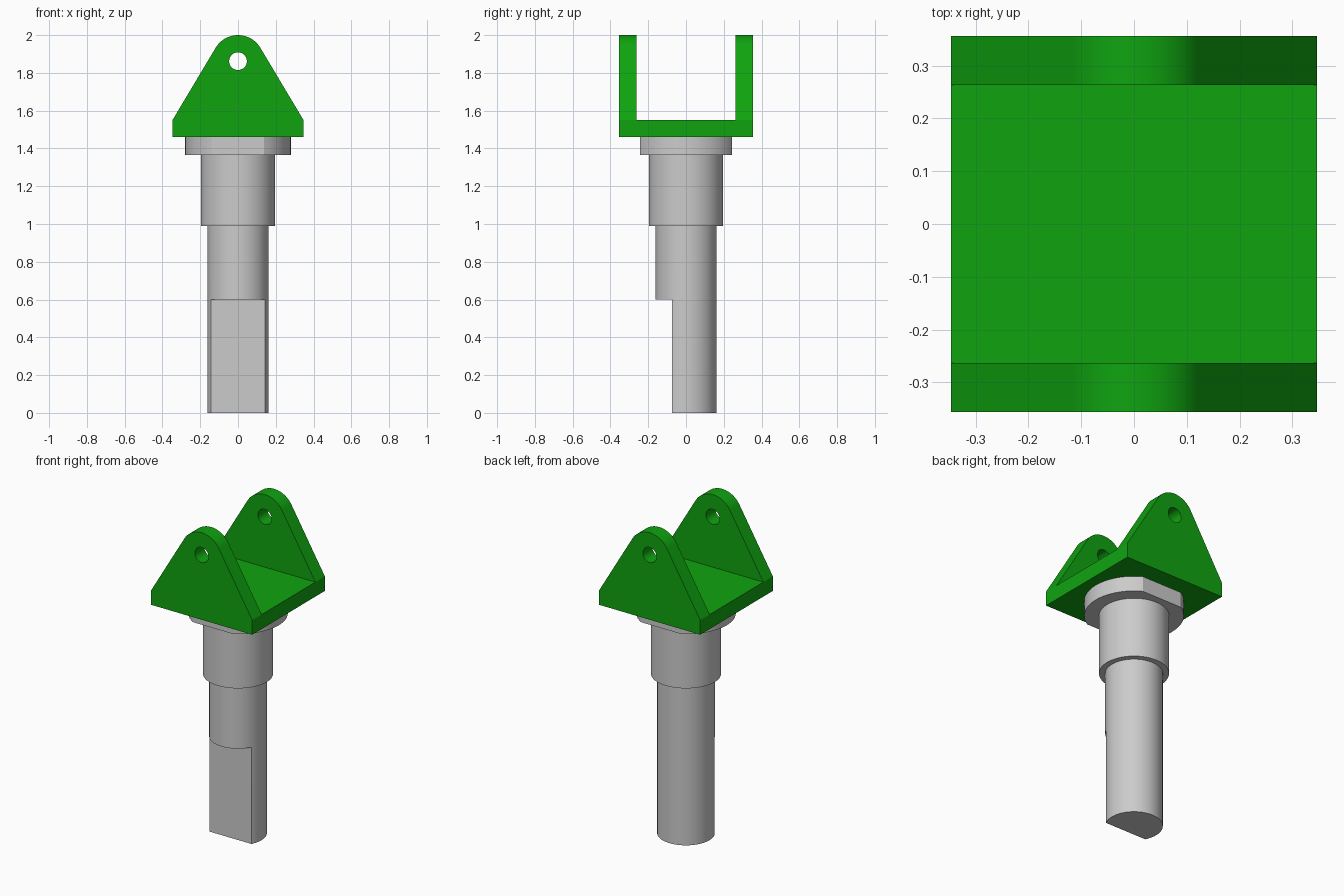
import bpy, bmesh
from math import sin, cos, pi, atan2, acos, hypot
from mathutils import Matrix, Vector

if "Cube" in bpy.data.objects:
    bpy.data.objects.remove(bpy.data.objects["Cube"])


def finish(bm, name):
    bmesh.ops.remove_doubles(bm, verts=bm.verts, dist=1e-5)
    bmesh.ops.recalc_face_normals(bm, faces=bm.faces)
    mesh = bpy.data.meshes.new(name)
    bm.to_mesh(mesh)
    bm.free()
    ob = bpy.data.objects.new(name, mesh)
    bpy.context.collection.objects.link(ob)
    return ob


def box(name, lo, hi):
    bm = bmesh.new()
    bmesh.ops.create_cube(bm, size=1)
    lo, hi = Vector(lo), Vector(hi)
    bmesh.ops.transform(bm, verts=bm.verts, matrix=Matrix.Translation((lo + hi) / 2)
                        @ Matrix.Diagonal((*(hi - lo), 1)))
    return finish(bm, name)


def lathe(name, profile, steps=64):
    bm = bmesh.new()
    vs = [bm.verts.new((r, 0, z)) for r, z in profile]
    es = [bm.edges.new(p) for p in zip(vs, vs[1:])]
    bmesh.ops.spin(bm, geom=vs + es, cent=(0, 0, 0), axis=(0, 0, 1),
                   angle=2 * pi, steps=steps)
    return finish(bm, name)


def cut(ob, cutters):
    # subtract each cutter, then discard it and shade the result
    bpy.ops.object.select_all(action='DESELECT')
    bpy.context.view_layer.objects.active = ob
    ob.select_set(True)
    for c in cutters:
        c.hide_render = True
        mod = ob.modifiers.new("cut", 'BOOLEAN')
        mod.operation, mod.solver, mod.object = 'DIFFERENCE', 'EXACT', c
        bpy.ops.object.modifier_apply(modifier=mod.name)
        bpy.data.objects.remove(c)
    bpy.ops.object.shade_smooth_by_angle(angle=pi / 6)


# Stepped shaft with collar and flange
shaft = lathe("stepped_shaft", [(0, 0), (0.162, 0), (0.162, 0.99), (0.197, 0.99),
                                (0.197, 1.365), (0.28, 1.365), (0.28, 1.46), (0, 1.46)])
# D-shaped lower end and the two flange flats
cut(shaft, [box("d_cutter", (-1, -1, -1), (1, -0.074, 0.6)),
            box("flat_cutter_front", (-1, -1, 1.3), (1, -0.243, 1.6)),
            box("flat_cutter_back", (-1, 0.243, 1.3), (1, 1, 1.6))])

# Fork bracket: rounded-triangle outline extruded front to back
W, D, Z0, Z1, ZC, R = 0.347, 0.356, 1.46, 1.55, 1.862, 0.138
tangent = atan2(Z1 - ZC, W) + acos(R / hypot(W, Z1 - ZC))
n = 32
outline = [(-W, Z1), (-W, Z0), (W, Z0), (W, Z1)]
for i in range(n + 1):
    a = tangent + (pi - 2 * tangent) * i / n
    outline.append((R * cos(a), ZC + R * sin(a)))
bm = bmesh.new()
face = bm.faces.new([bm.verts.new((x, -D, z)) for x, z in outline])
ext = bmesh.ops.extrude_face_region(bm, geom=[face])
bmesh.ops.translate(bm, vec=(0, 2 * D, 0),
                    verts=[g for g in ext["geom"] if isinstance(g, bmesh.types.BMVert)])
bracket = finish(bm, "fork_bracket")

# Slot between the ears and the pin hole through both
hole = lathe("hole_cutter", [(0, -1), (0.047, -1), (0.047, 1), (0, 1)], 32)
hole.data.transform(Matrix.Translation((0, 0, ZC)) @ Matrix.Rotation(pi / 2, 4, 'X'))
cut(bracket, [box("slot_cutter", (-1, -0.263, Z1), (1, 0.263, 3)), hole])

green = bpy.data.materials.new("green")
green.diffuse_color = (0.005, 0.37, 0.005, 1)
green.use_nodes = True
green.node_tree.nodes["Principled BSDF"].inputs["Base Color"].default_value = green.diffuse_color
bracket.data.materials.clear()
bracket.data.materials.append(green)
